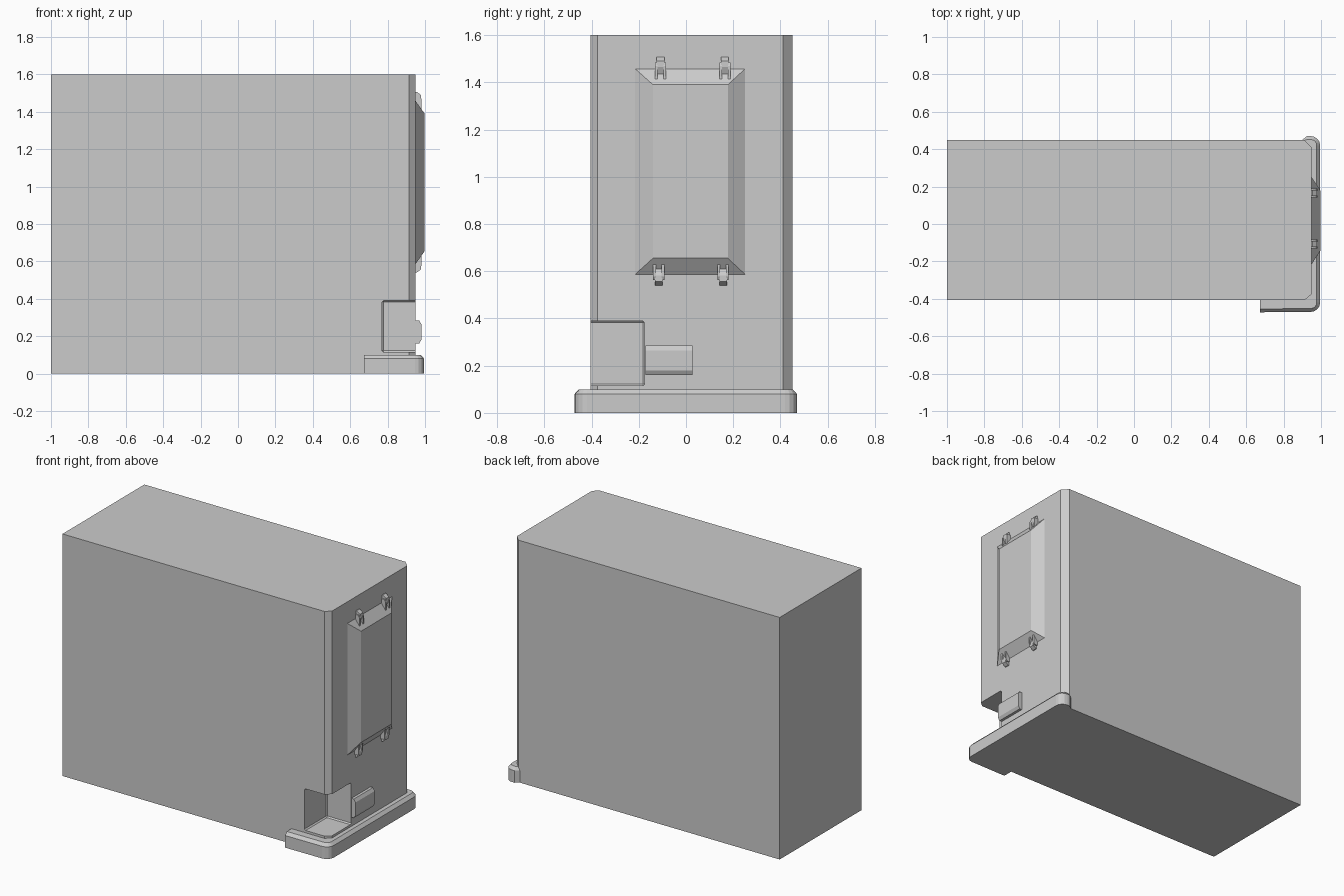
import bpy, bmesh
from math import sin, cos, radians

cube = bpy.data.objects.get("Cube")
if cube:
    bpy.data.objects.remove(cube, do_unlink=True)

grey = bpy.data.materials.new("plain_grey")
grey.use_nodes = True
COLOR = (0.6, 0.6, 0.6, 1)
grey.diffuse_color = COLOR
next(n for n in grey.node_tree.nodes if n.type == 'BSDF_PRINCIPLED').inputs["Base Color"].default_value = COLOR


def loft(name, rings):
    """Closed solid through matching rings of points."""
    bm = bmesh.new()
    loops = [[bm.verts.new(p) for p in ring] for ring in rings]
    n = len(loops[0])
    for a, b in zip(loops, loops[1:]):
        for i in range(n):
            j = (i + 1) % n
            bm.faces.new((a[i], a[j], b[j], b[i]))
    bm.faces.new(loops[0][::-1])
    bm.faces.new(loops[-1])
    bmesh.ops.recalc_face_normals(bm, faces=bm.faces)
    mesh = bpy.data.meshes.new(name)
    bm.to_mesh(mesh)
    bm.free()
    mesh.materials.append(grey)
    obj = bpy.data.objects.new(name, mesh)
    bpy.context.collection.objects.link(obj)
    return obj


def prism(name, outline, z0, z1):
    return loft(name, [[(x, y, z) for x, y in outline] for z in (z0, z1)])


def extrude_y(name, profile, y0, y1):
    """Solid with an x-z profile, drawn out along y."""
    return loft(name, [[(x, y, z) for x, z in profile] for y in (y0, y1)])


def rect_yz(x, y0, y1, z0, z1):
    return [(x, y0, z0), (x, y1, z0), (x, y1, z1), (x, y0, z1)]


# Main cabinet with two chamfered upright edges
body = prism("cabinet", [(-1, -0.405), (0.915, -0.405), (0.95, -0.375),
                         (0.95, 0.41), (0.91, 0.45), (-1, 0.45)], 0, 1.6)

# Open corner recess
cutter = prism("recess_cutter", [(0.77, -0.6), (1.1, -0.6), (1.1, -0.175), (0.77, -0.175)],
               0.115, 0.39)
bevel = cutter.modifiers.new("soft_corners", 'BEVEL')
bevel.width = 0.008
bevel.segments = 1
cut = body.modifiers.new("recess", 'BOOLEAN')
cut.operation = 'DIFFERENCE'
cut.solver = 'EXACT'
cut.object = cutter
bpy.context.view_layer.update()
graph = bpy.context.evaluated_depsgraph_get()
mesh = bpy.data.meshes.new_from_object(body.evaluated_get(graph))
body.modifiers.clear()
body.data = mesh
bpy.data.objects.remove(cutter, do_unlink=True)


# Plinth wrapping the corner, with a sloped top edge
def plinth_ring(z, inset):
    ring = [(0.675, -0.39, z), (0.675, -0.472 + inset, z)]
    for side, start in ((-1, -90), (1, 0)):
        for k in range(5):
            a = radians(start + 22.5 * k)
            r = 0.05 - inset
            ring.append((0.945 + 0.05 * cos(a) - inset * cos(a),
                         side * 0.42 + r * sin(a), z))
    ring += [(0.925, 0.47 - inset, z), (0.9, 0.45 - inset / 2, z), (0.9, -0.39, z)]
    return ring


loft("plinth", [plinth_ring(0, 0), plinth_ring(0.08, 0), plinth_ring(0.1, 0.018)])

# Raised access panel with sloping borders
loft("access_panel", [rect_yz(0.945, -0.215, 0.25, 0.587, 1.457),
                      rect_yz(0.95, -0.215, 0.25, 0.587, 1.457),
                      rect_yz(0.998, -0.14, 0.177, 0.655, 1.39)])

# Forked clips above and below the panel
for label, base, direction, centres in (("upper", 1.415, 1, (-0.108, 0.165)),
                                        ("lower", 0.632, -1, (-0.116, 0.157))):
    for number, y in enumerate(centres):
        def outline(points):
            return [(x, base + direction * d) for x, d in points]
        cheek = outline([(0.94, 0), (0.98, 0), (0.98, 0.055), (0.972, 0.07), (0.94, 0.07)])
        tongue = outline([(0.94, 0.02), (0.965, 0.02), (0.978, 0.05), (0.978, 0.075),
                          (0.955, 0.092), (0.94, 0.092)])
        for side in (-1, 1):
            a, b = sorted((y + side * 0.012, y + side * 0.024))
            extrude_y(f"{label}_clip_cheek_{number}", cheek, a, b)
        extrude_y(f"{label}_clip_tongue_{number}", tongue, y - 0.016, y + 0.016)

# Latch bar beside the recess
extrude_y("latch_bar", [(0.94, 0.16), (0.968, 0.16), (0.98, 0.18), (0.98, 0.265),
                        (0.968, 0.285), (0.94, 0.285)], -0.172, 0.028)
